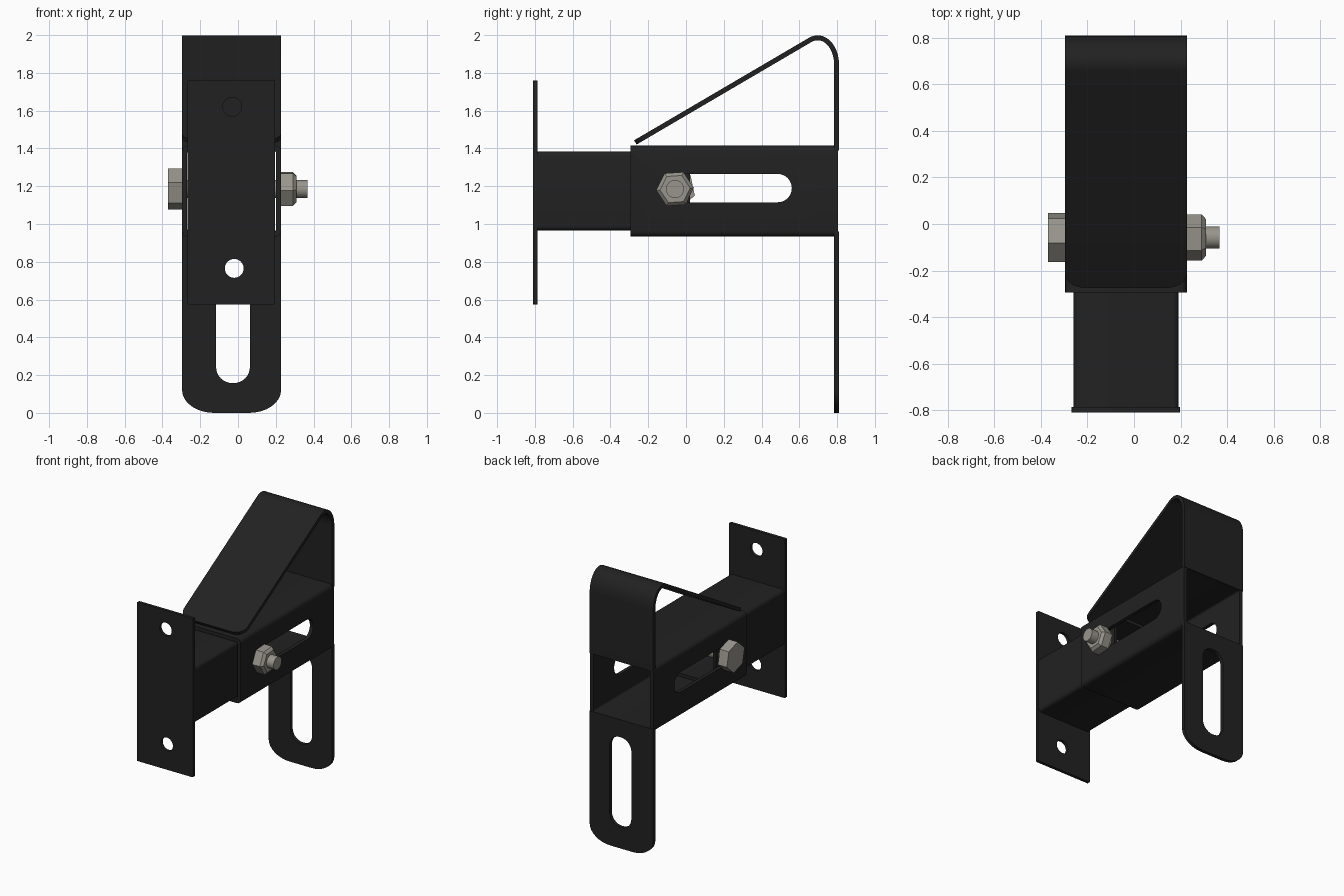
import bpy, bmesh, math
from mathutils import Vector

if "Cube" in bpy.data.objects:
    bpy.data.objects.remove(bpy.data.objects["Cube"])

CX = -0.034          # centre line of the bracket
HW = 0.262           # half width of the outer sleeve
BOLT_Y, BOLT_Z = -0.058, 1.185


def mat(name, col):
    m = bpy.data.materials.new(name)
    m.diffuse_color = (*col, 1)
    m.use_nodes = True
    m.node_tree.nodes["Principled BSDF"].inputs["Base Color"].default_value = m.diffuse_color
    return m


BLACK = mat("black_paint", (0.0155, 0.0155, 0.0155))
STEEL = mat("warm_grey_steel", (0.31, 0.30, 0.26))


def rrect(u0, u1, v0, v1, ru, n=8, rv=None):
    """Rounded rectangle outline."""
    rv = rv or ru
    pts = []
    for k, (cu, cv) in enumerate([(u1 - ru, v1 - rv), (u0 + ru, v1 - rv),
                                  (u0 + ru, v0 + rv), (u1 - ru, v0 + rv)]):
        for i in range(n + 1):
            a = math.pi / 2 * (k + i / n)
            pts.append((cu + ru * math.cos(a), cv + rv * math.sin(a)))
    return pts


def ngon(u, v, r, n=24, turn=0.0):
    return [(u + r * math.cos(turn + 2 * math.pi * i / n),
             v + r * math.sin(turn + 2 * math.pi * i / n)) for i in range(n)]


def finish(ob, material, angle=30):
    ob.data.materials.clear()
    ob.data.materials.append(material)
    bpy.ops.object.select_all(action='DESELECT')
    ob.select_set(True)
    bpy.context.view_layer.objects.active = ob
    bpy.ops.object.shade_smooth_by_angle(angle=math.radians(angle))
    return ob


def prism(name, loops, axis, a, b, material):
    """Outline with holes, extruded along x or y from a to b."""
    cu = bpy.data.curves.new(name, 'CURVE')
    cu.dimensions, cu.fill_mode, cu.extrude = '2D', 'BOTH', (b - a) / 2
    for loop in loops:
        sp = cu.splines.new('POLY')
        sp.points.add(len(loop) - 1)
        for p, (u, v) in zip(sp.points, loop):
            p.co = (u, v, 0, 1)
        sp.use_cyclic_u, sp.use_smooth = True, False
    tmp = bpy.data.objects.new(name + "_outline", cu)
    bpy.context.collection.objects.link(tmp)
    dg = bpy.context.evaluated_depsgraph_get()
    me = bpy.data.meshes.new_from_object(tmp.evaluated_get(dg))
    bpy.data.objects.remove(tmp)
    bm = bmesh.new()
    bm.from_mesh(me)
    mid = (a + b) / 2
    for v in bm.verts:
        u, w, d = v.co
        v.co = (mid + d, u, w) if axis == 'x' else (u, mid + d, w)
    bmesh.ops.remove_doubles(bm, verts=bm.verts, dist=1e-5)
    bmesh.ops.recalc_face_normals(bm, faces=bm.faces)
    bm.to_mesh(me)
    bm.free()
    me.name = name
    ob = bpy.data.objects.new(name, me)
    bpy.context.collection.objects.link(ob)
    return finish(ob, material)


def apply_mods(ob):
    dg = bpy.context.evaluated_depsgraph_get()
    me = bpy.data.meshes.new_from_object(ob.evaluated_get(dg))
    ob.modifiers.clear()
    ob.data = me


def cut(ob, cutter):
    m = ob.modifiers.new("cut", 'BOOLEAN')
    m.operation, m.object, m.solver = 'DIFFERENCE', cutter, 'EXACT'
    apply_mods(ob)
    bpy.data.objects.remove(cutter)
    finish(ob, BLACK)


# front mounting plate with two screw holes
prism("front_plate", [rrect(-0.268, 0.197, 0.575, 1.76, 0.006, 2),
                      ngon(-0.03, 1.62, 0.05), ngon(-0.02, 0.765, 0.05)],
      'y', -0.81, -0.787, BLACK)

# inner sliding tube
prism("inner_tube", [rrect(-0.26, 0.192, 0.965, 1.383, 0.025, 4),
                     rrect(-0.236, 0.168, 0.989, 1.359, 0.012, 4)],
      'y', -0.79, 0.02, BLACK)

# outer sleeve with adjustment slots through both sides
sleeve = prism("outer_sleeve",
               [rrect(CX - HW, CX + HW, 0.933, 1.415, 0.03, 4),
                rrect(CX - HW + 0.027, CX + HW - 0.027, 0.96, 1.388, 0.012, 4)],
               'y', -0.295, 0.806, BLACK)
cut(sleeve, prism("slot_cutter", [rrect(-0.134, 0.56, 1.115, 1.265, 0.0745)],
                  'x', -0.6, 0.6, BLACK))

# lower rear flange with long slot and rounded bottom corners
lower = [p for p in rrect(CX - HW, CX + HW, 0, 1.2, 0.17, 8, 0.12) if p[1] < 0.6]
lower = [(CX - HW, 0.96)] + lower + [(CX + HW, 0.96)]
prism("rear_flange", [lower, rrect(-0.116, 0.063, 0.158, 0.83, 0.085)],
      'y', 0.784, 0.81, BLACK)

# upper strap: rises, bends over and slopes down to the front
path = [(0.797, 1.39, HW), (0.797, 1.846, HW)]
for i in range(1, 13):
    t = math.radians(113 * i / 12)
    path.append((0.697 + 0.1 * math.cos(t), 1.846 + 0.14 * math.sin(t), HW))
start, end = Vector(path[-1][:2]), Vector((-0.268, 1.432))
step = (end - start).normalized()
for i in range(7):
    t = math.pi / 2 * i / 6
    p = end - step * 0.07 * (1 - math.sin(t))
    path.append((p.x, p.y, HW - 0.09 * (1 - math.cos(t))))
bm = bmesh.new()
rows = [[bm.verts.new((CX + s * w, y, z)) for s in (-1, 1)] for y, z, w in path]
for r, q in zip(rows, rows[1:]):
    bm.faces.new((r[0], r[1], q[1], q[0]))
bmesh.ops.recalc_face_normals(bm, faces=bm.faces)
me = bpy.data.meshes.new("upper_strap")
bm.to_mesh(me)
bm.free()
strap = bpy.data.objects.new("upper_strap", me)
bpy.context.collection.objects.link(strap)
sol = strap.modifiers.new("thickness", 'SOLIDIFY')
sol.thickness, sol.offset = 0.026, 0
apply_mods(strap)
finish(strap, BLACK)

# bolt: shank, head on the left, chamfered nut on the right
prism("bolt_shank", [ngon(BOLT_Y, BOLT_Z, 0.048)], 'x', -0.33, 0.367, STEEL)
prism("bolt_head", [ngon(BOLT_Y, BOLT_Z, 0.11, 6, math.radians(102))],
      'x', -0.37, CX - HW, STEEL)
nut = prism("bolt_nut", [ngon(BOLT_Y, BOLT_Z, 0.1, 6, math.radians(4))],
            'x', CX + HW, 0.29, STEEL)
bm = bmesh.new()
bm.from_mesh(nut.data)
ends = [f for f in bm.faces if f.normal.x > 0.9]
cap = bmesh.ops.extrude_face_region(bm, geom=ends)
bmesh.ops.delete(bm, geom=ends, context='FACES_ONLY')
for v in cap['geom']:
    if isinstance(v, bmesh.types.BMVert):
        v.co = (0.309, BOLT_Y + (v.co.y - BOLT_Y) * 0.8, BOLT_Z + (v.co.z - BOLT_Z) * 0.8)
bmesh.ops.recalc_face_normals(bm, faces=bm.faces)
bm.to_mesh(nut.data)
bm.free()
finish(nut, STEEL)
